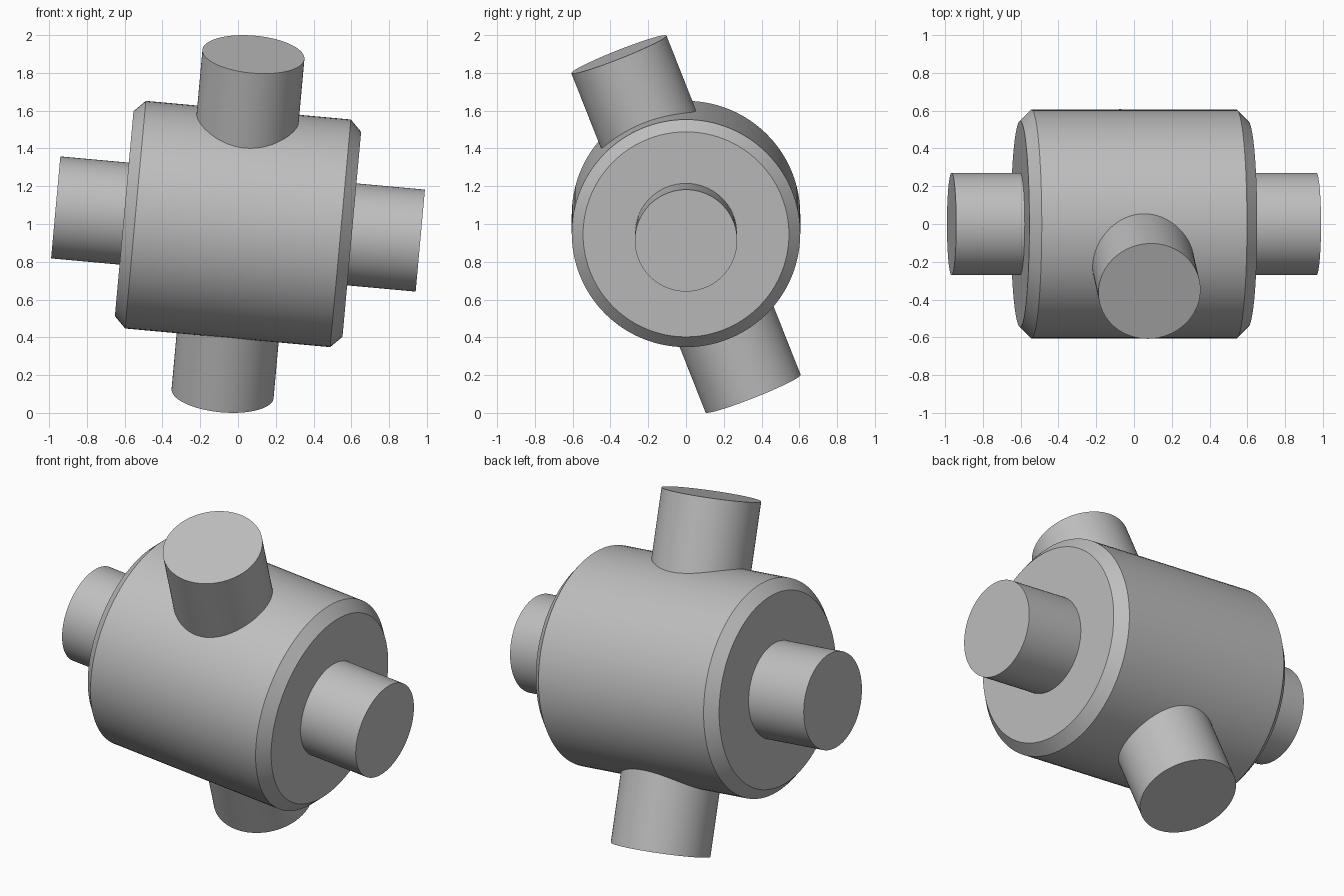
import bpy, bmesh
from math import cos, sin, pi, radians
from mathutils import Matrix, Vector

cube = bpy.data.objects.get("Cube")
if cube:
    bpy.data.objects.remove(cube, do_unlink=True)

SIDES = 96
GREY = (0.52, 0.52, 0.52, 1)
CENTRE = Vector((0, 0, 1))

metal = bpy.data.materials.new("plain grey")
metal.use_nodes = True
metal.diffuse_color = GREY
metal.node_tree.nodes["Principled BSDF"].inputs["Base Color"].default_value = GREY


def turned_part(name, profile, frame):
    """Revolve (radius, height) points about local z and cap both ends."""
    bm = bmesh.new()
    rings = [[bm.verts.new((r * cos(2 * pi * i / SIDES), r * sin(2 * pi * i / SIDES), h))
              for i in range(SIDES)] for r, h in profile]
    for low, high in zip(rings, rings[1:]):
        for i in range(SIDES):
            j = (i + 1) % SIDES
            bm.faces.new((low[i], low[j], high[j], high[i]))
    bm.faces.new(rings[0][::-1])
    bm.faces.new(rings[-1])
    mesh = bpy.data.meshes.new(name)
    bm.to_mesh(mesh)
    bm.free()
    mesh.materials.append(metal)
    obj = bpy.data.objects.new(name, mesh)
    bpy.context.collection.objects.link(obj)
    obj.matrix_world = Matrix.Translation(CENTRE) @ frame
    bpy.ops.object.select_all(action='DESELECT')
    obj.select_set(True)
    bpy.context.view_layer.objects.active = obj
    bpy.ops.object.shade_smooth_by_angle(angle=radians(30))
    return obj


# Shared tilt: the drum axis dips to the left, the cross shaft leans forward
tilt = Matrix.Rotation(radians(5.2), 4, 'Y')
along_drum = tilt @ Matrix.Rotation(radians(90), 4, 'Y')
across_drum = tilt @ Matrix.Rotation(radians(21.5), 4, 'X')

# Drum with chamfered rims
R, H, C = 0.605, 0.605, 0.06
turned_part("drum", [(R - C, -H), (R, C - H), (R, H - C), (R - C, H)], along_drum)

# Two equal shafts passing through the drum
rod = [(0.271, -0.969), (0.271, 0.969)]
turned_part("axle_shaft", rod, along_drum)
turned_part("cross_shaft", rod, across_drum)
